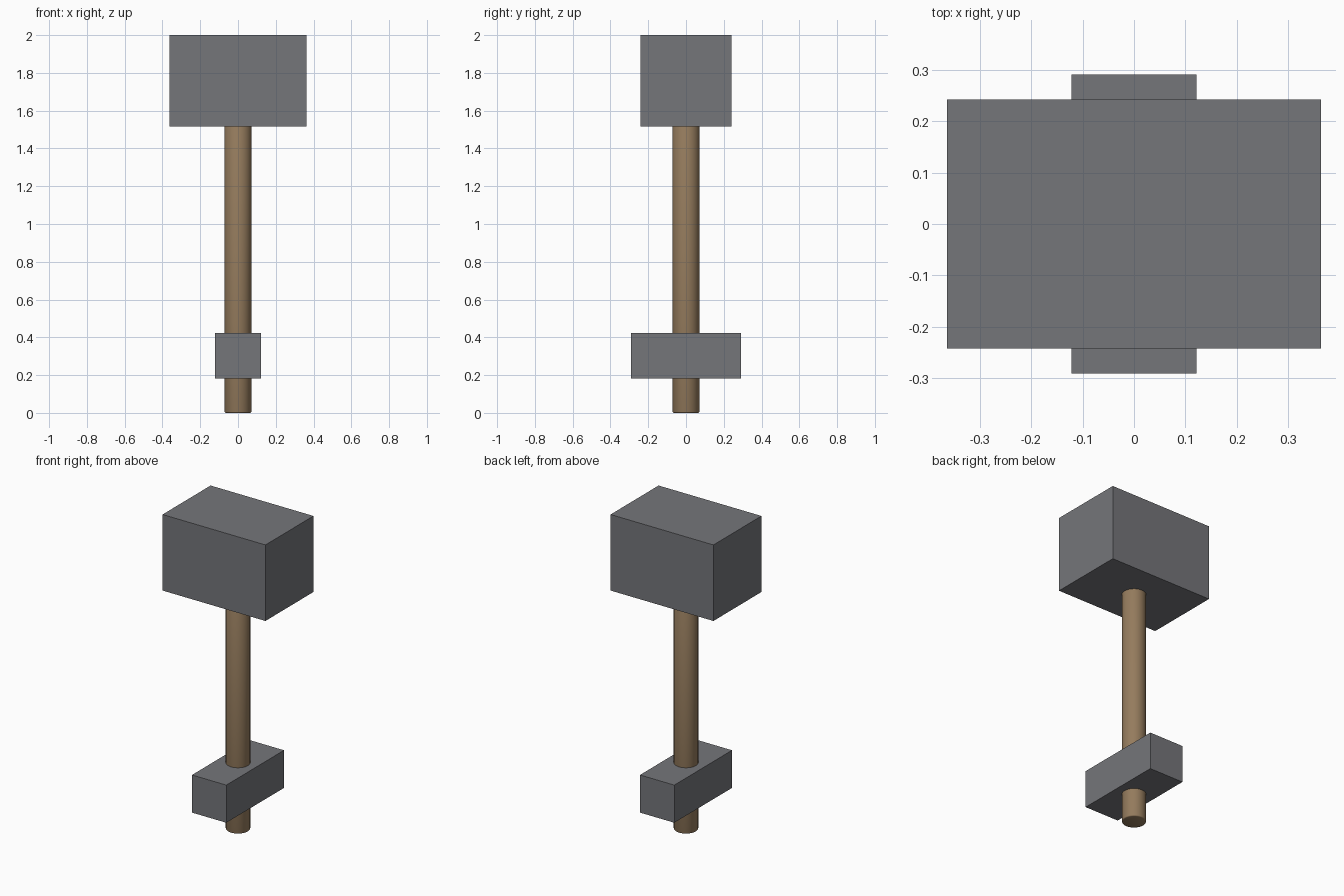
import bpy

if "Cube" in bpy.data.objects:
    bpy.data.objects.remove(bpy.data.objects["Cube"])


def material(name, r, g, b):
    mat = bpy.data.materials.new(name)
    mat.diffuse_color = (r, g, b, 1)
    mat.use_nodes = True
    mat.node_tree.nodes["Principled BSDF"].inputs["Base Color"].default_value = mat.diffuse_color
    return mat


iron = material("iron", 0.178, 0.181, 0.195)
wood = material("wood", 0.30, 0.20, 0.11)


def box(name, x, y, z0, z1):
    """Iron box centred on the z axis, from z0 to z1."""
    bpy.ops.mesh.primitive_cube_add(size=1, location=(0, 0, (z0 + z1) / 2))
    ob = bpy.context.object
    ob.name = name
    ob.scale = (x, y, z1 - z0)
    bpy.ops.object.transform_apply(location=False, rotation=False, scale=True)
    ob.data.materials.append(iron)
    return ob


# Hammer head and lower grip block
box("hammer_head", 0.726, 0.484, 1.515, 2.0)
box("grip_block", 0.242, 0.582, 0.182, 0.422)

# Round wooden handle running through the block into the head
handle_top = 1.53
bpy.ops.mesh.primitive_cylinder_add(vertices=32, radius=0.071, depth=handle_top,
                                    location=(0, 0, handle_top / 2))
handle = bpy.context.object
handle.name = "handle"
handle.data.materials.append(wood)
bpy.ops.object.shade_smooth()

# Slightly softened end rims
rim = handle.modifiers.new("soft_rim", 'BEVEL')
rim.width = 0.006
rim.segments = 2
rim.limit_method = 'ANGLE'
